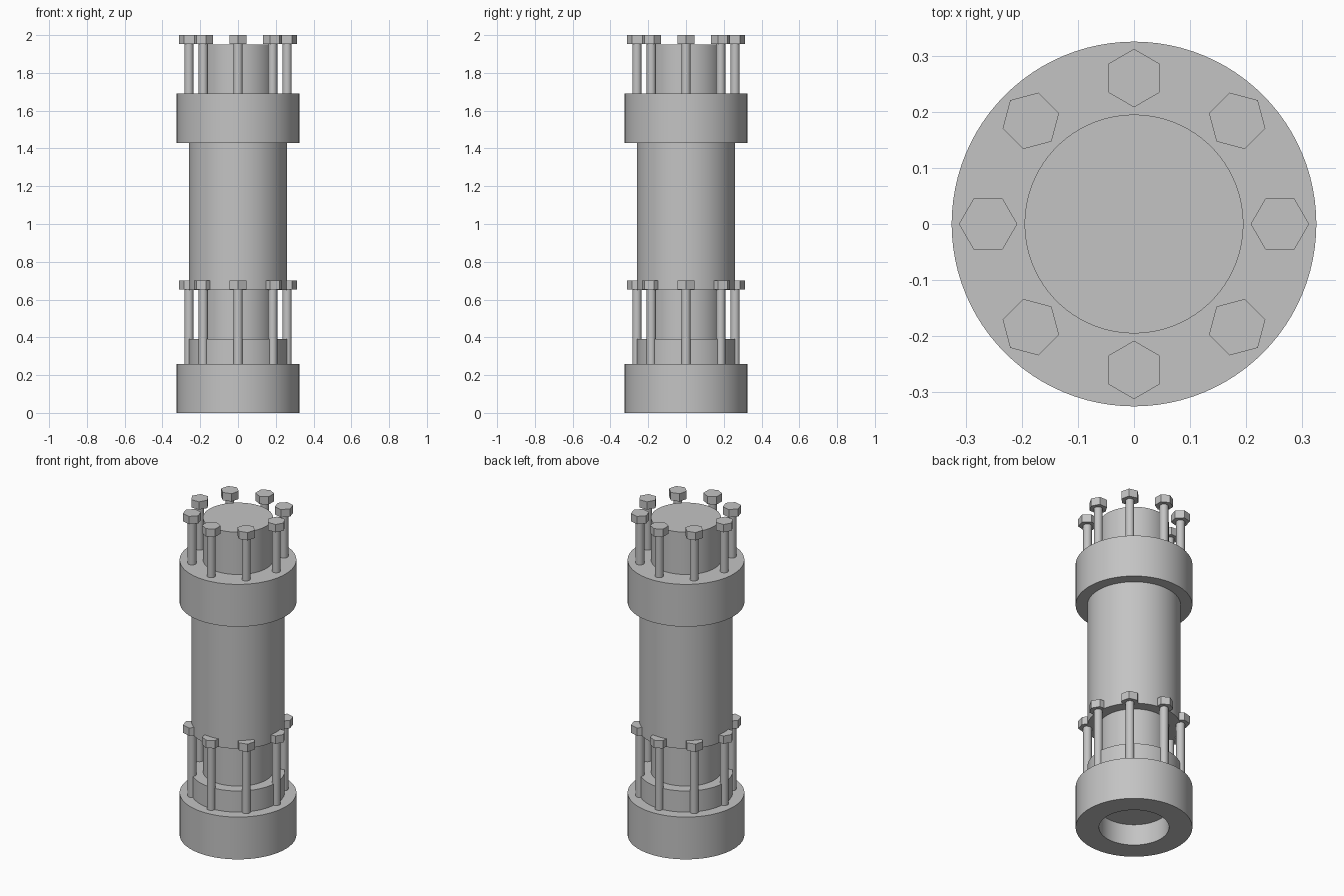
import bpy, bmesh, math

if "Cube" in bpy.data.objects:
    bpy.data.objects.remove(bpy.data.objects["Cube"])

grey = bpy.data.materials.new("steel grey")
grey.use_nodes = True
colour = (0.55, 0.55, 0.55, 1)
grey.diffuse_color = colour
grey.node_tree.nodes["Principled BSDF"].inputs["Base Color"].default_value = colour


def finish(name, bm):
    """Turn a bmesh into a named, shaded object."""
    bmesh.ops.recalc_face_normals(bm, faces=bm.faces)
    mesh = bpy.data.meshes.new(name)
    bm.to_mesh(mesh)
    bm.free()
    mesh.materials.append(grey)
    obj = bpy.data.objects.new(name, mesh)
    bpy.context.collection.objects.link(obj)
    bpy.ops.object.select_all(action='DESELECT')
    obj.select_set(True)
    bpy.context.view_layer.objects.active = obj
    bpy.ops.object.shade_smooth_by_angle(angle=math.radians(30))
    return obj


def lathe(name, profile, sides=96):
    """Spin a (radius, height) profile around z."""
    bm = bmesh.new()
    verts = [bm.verts.new((r, 0, z)) for r, z in profile]
    edges = [bm.edges.new(pair) for pair in zip(verts, verts[1:])]
    bmesh.ops.spin(bm, geom=verts + edges, cent=(0, 0, 0), axis=(0, 0, 1),
                   angle=math.tau, steps=sides)
    bmesh.ops.remove_doubles(bm, verts=bm.verts, dist=1e-5)
    return finish(name, bm)


ROD, TUBE, FLANGE = 0.195, 0.26, 0.325
BOLT_CIRCLE, SHAFT, HEAD = 0.26, 0.024, 0.052

# Lower half: open-bottomed flange, raised collar and the rod rising from it
lathe("lower_flange_and_rod", [
    (0, 0.13), (ROD, 0.13), (ROD, 0), (FLANGE, 0), (FLANGE, 0.26),
    (TUBE, 0.26), (TUBE, 0.39), (ROD, 0.39), (ROD, 0.66), (0, 0.66)])

# Upper half: main barrel, upper flange and the top rod
lathe("barrel_and_upper_flange", [
    (0, 0.65), (TUBE, 0.65), (TUBE, 1.43), (FLANGE, 1.43), (FLANGE, 1.69),
    (ROD, 1.69), (ROD, 1.95), (0, 1.95)])


def bolt(name, angle, base, top):
    """Hexagon-headed bolt with one head corner pointing outward."""
    obj = lathe(name + "_shaft", [(0, base), (SHAFT, base), (SHAFT, top - 0.045),
                                  (0, top - 0.045)], 24)
    head = lathe(name + "_head", [(0, top - 0.048), (HEAD, top - 0.048),
                                  (HEAD, top), (0, top)], 6)
    for part in (obj, head):
        part.location = (BOLT_CIRCLE * math.cos(angle),
                         BOLT_CIRCLE * math.sin(angle), 0)
        part.rotation_euler.z = angle


# Rings of eight bolts in each flange
for ring, base, top in (("lower", 0.24, 0.7), ("upper", 1.67, 2.0)):
    for i in range(8):
        bolt(f"{ring}_bolt_{i + 1}", i * math.tau / 8, base, top)
